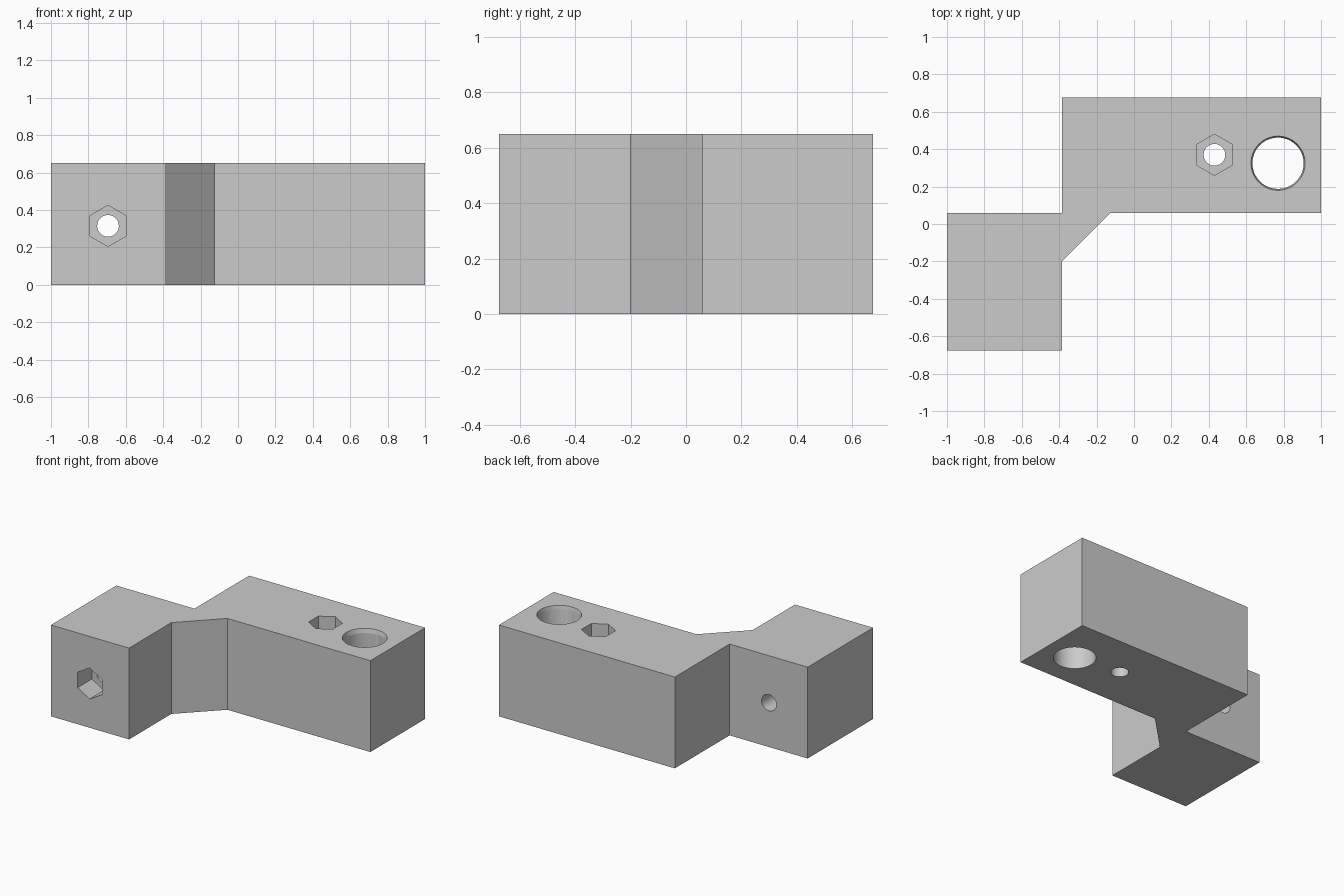
import bpy, bmesh
from math import pi, radians
from mathutils import Matrix, Vector

cube = bpy.data.objects.get("Cube")
if cube:
    bpy.data.objects.remove(cube, do_unlink=True)

HEIGHT = 0.65
POCKET = 0.16    # depth of the nut pockets

grey = bpy.data.materials.new("plain grey")
grey.use_nodes = True
colour = (0.6, 0.6, 0.6, 1)
grey.diffuse_color = colour
grey.node_tree.nodes["Principled BSDF"].inputs["Base Color"].default_value = colour


def add_object(name, bm):
    mesh = bpy.data.meshes.new(name)
    bmesh.ops.recalc_face_normals(bm, faces=bm.faces)
    bm.to_mesh(mesh)
    bm.free()
    obj = bpy.data.objects.new(name, mesh)
    bpy.context.collection.objects.link(obj)
    mesh.materials.append(grey)
    return obj


# Offset bracket body: stepped outline with a diagonal gusset
outline = [(-1, -0.675), (-0.385, -0.675), (-0.385, -0.2), (-0.125, 0.06),
           (1, 0.06), (1, 0.675), (-0.385, 0.675), (-0.385, 0.06), (-1, 0.06)]
bm = bmesh.new()
base = bm.faces.new([bm.verts.new((x, y, 0)) for x, y in outline])
top = bmesh.ops.extrude_face_region(bm, geom=[base])["geom"]
bmesh.ops.translate(bm, vec=(0, 0, HEIGHT),
                    verts=[v for v in top if isinstance(v, bmesh.types.BMVert)])
body = add_object("bracket_body", bm)


def cut(name, start, direction, r1, r2, depth, sides):
    """Bore a round, conical or hexagonal hole from start along direction."""
    direction = Vector(direction)
    turn = Vector((0, 0, 1)).rotation_difference(direction).to_matrix().to_4x4()
    middle = Matrix.Translation(Vector(start) + direction * depth / 2)
    spin = Matrix.Rotation(pi / 2, 4, "Z")
    bm = bmesh.new()
    bmesh.ops.create_cone(bm, cap_ends=True, segments=sides, radius1=r1,
                          radius2=r2, depth=depth, matrix=middle @ turn @ spin)
    # A hexagon always keeps a corner up in its own plane
    cutter = add_object(name, bm)
    if sides == 6:
        corner = max(cutter.data.vertices, key=lambda v: (v.co - Vector(start)).dot(
            Vector((0, 0, 1)) if direction.y else Vector((0, 1, 0))))
        offset = corner.co - Vector(start)
        offset -= direction * offset.dot(direction)
        if abs(offset.x) > 0.01:
            pivot = Matrix.Translation(start)
            cutter.data.transform(pivot @ Matrix.Rotation(radians(30), 4, direction)
                                  @ pivot.inverted())
    cutter.hide_render = True
    mod = body.modifiers.new(name, "BOOLEAN")
    mod.operation = "DIFFERENCE"
    mod.solver = "EXACT"
    mod.object = cutter
    bpy.context.view_layer.objects.active = body
    bpy.ops.object.modifier_apply(modifier=mod.name)
    bpy.data.objects.remove(cutter, do_unlink=True)


# Screw holes with hexagonal nut pockets, one from the top and one from the front
for name, x, y, z, way in (("top", 0.43, 0.37, HEIGHT, Vector((0, 0, -1))),
                           ("front", -0.695, -0.675, 0.315, Vector((0, 1, 0)))):
    mouth = Vector((x, y, z)) - way * 0.05
    cut(name + "_screw_hole", mouth, way, 0.058, 0.058, 1, 32)
    cut(name + "_nut_pocket", mouth, way, 0.11, 0.11, POCKET + 0.05, 6)

# Large rod hole with a slight chamfer at its upper rim
cut("rod_hole", (0.77, 0.325, HEIGHT + 0.05), (0, 0, -1), 0.137, 0.137, 1, 64)
cut("rod_hole_rim", (0.77, 0.325, HEIGHT + 0.02), (0, 0, -1), 0.15, 0.137, 0.05, 64)

# Smooth bores, sharp block edges
bpy.ops.object.select_all(action="DESELECT")
body.select_set(True)
bpy.context.view_layer.objects.active = body
bpy.ops.object.shade_smooth_by_angle(angle=radians(30))
